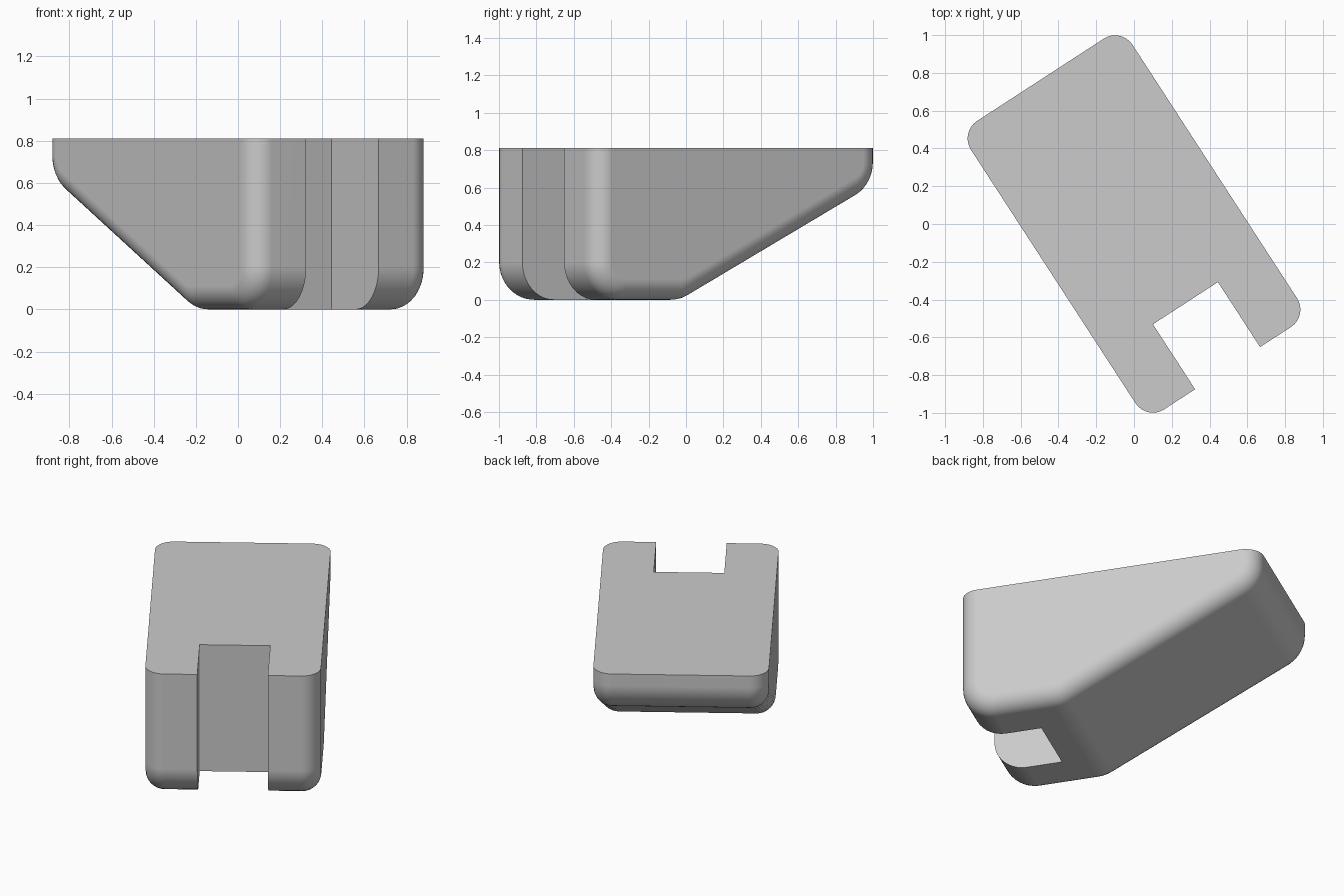
import bpy, bmesh, math
from mathutils import Vector

if "Cube" in bpy.data.objects:
    bpy.data.objects.remove(bpy.data.objects["Cube"], do_unlink=True)

HALF_W, HALF_L, HEIGHT = 0.51, 0.91, 0.81   # body size before turning
PROFILE_R, EDGE_R = 0.2, 0.11               # profile and side-edge radii
TURN = math.radians(33)

grey = bpy.data.materials.new("light_grey")
grey.use_nodes = True
colour = (0.6, 0.6, 0.6, 1)
grey.diffuse_color = colour
grey.node_tree.nodes["Principled BSDF"].inputs["Base Color"].default_value = colour


def fillet(prev, corner, nxt, radius, steps):
    """Points of an arc that rounds one profile corner."""
    a, b = (prev - corner).normalized(), (nxt - corner).normalized()
    half = a.angle(b) / 2
    centre = corner + (a + b).normalized() * radius / math.sin(half)
    start = corner + a * radius / math.tan(half) - centre
    end = corner + b * radius / math.tan(half) - centre
    return [centre + start.lerp(end, i / steps).normalized() * radius
            for i in range(steps + 1)]


def make_object(name, bm):
    bmesh.ops.recalc_face_normals(bm, faces=bm.faces)
    mesh = bpy.data.meshes.new(name)
    bm.to_mesh(mesh)
    bm.free()
    mesh.materials.append(grey)
    obj = bpy.data.objects.new(name, mesh)
    bpy.context.collection.objects.link(obj)
    obj.rotation_euler.z = TURN
    return obj


# Side profile: upright front, flat base, sloping rear underside
corners = [Vector(p) for p in ((-HALF_L, HEIGHT), (-HALF_L, 0), (-0.31, 0),
                               (HALF_L, 0.61), (HALF_L, HEIGHT))]
outline = [corners[0]]
for i, steps in ((1, 12), (2, 4), (3, 9)):
    outline += fillet(corners[i - 1], corners[i], corners[i + 1], PROFILE_R, steps)
outline.append(corners[-1])

# Extrude across the width and round both side outlines except at the top
bm = bmesh.new()
face = bm.faces.new([bm.verts.new((-HALF_W, p.x, p.y)) for p in outline])
extruded = bmesh.ops.extrude_face_region(bm, geom=[face], use_keep_orig=True)
bmesh.ops.translate(bm, vec=(2 * HALF_W, 0, 0),
                    verts=[g for g in extruded["geom"] if isinstance(g, bmesh.types.BMVert)])
side_edges = [e for e in bm.edges
              if abs(e.verts[0].co.x - e.verts[1].co.x) < 0.001
              and min(v.co.z for v in e.verts) < HEIGHT - 0.001]
bmesh.ops.bevel(bm, geom=side_edges, offset=EDGE_R, offset_type='OFFSET',
                segments=8, profile=0.5, affect='EDGES', clamp_overlap=False)
body = make_object("wedge_body", bm)

# Square slot through the front
bm = bmesh.new()
bmesh.ops.create_cube(bm, size=1)
for v in bm.verts:
    v.co = (v.co.x * 0.41, v.co.y - 1.0, v.co.z * 2 + HEIGHT / 2)
cutter = make_object("slot_cutter", bm)
cutter.hide_render = True

cut = body.modifiers.new("front_slot", 'BOOLEAN')
cut.operation = 'DIFFERENCE'
cut.solver = 'EXACT'
cut.object = cutter
bpy.ops.object.select_all(action='DESELECT')
bpy.context.view_layer.objects.active = body
body.select_set(True)
bpy.ops.object.modifier_apply(modifier=cut.name)
bpy.data.objects.remove(cutter, do_unlink=True)

# Smooth rounds, crisp rim and slot
bpy.ops.object.shade_smooth_by_angle(angle=math.radians(35))
weighted = body.modifiers.new("flat_face_normals", 'WEIGHTED_NORMAL')
weighted.keep_sharp = True
